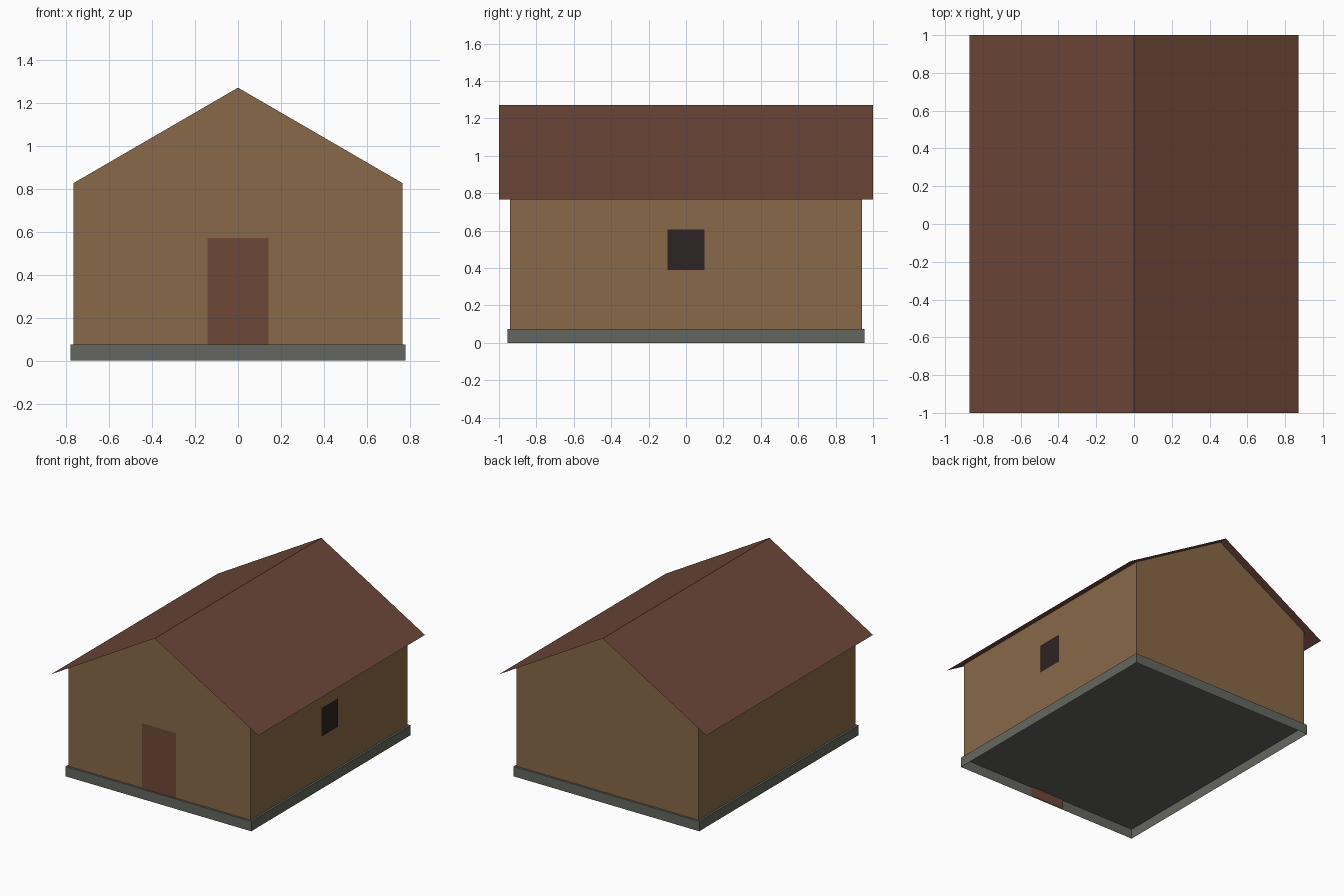
import bpy

cube = bpy.data.objects.get("Cube")
if cube:
    bpy.data.objects.remove(cube, do_unlink=True)


def material(name, rgb):
    mat = bpy.data.materials.new(name)
    mat.use_nodes = True
    color = (*rgb, 1.0)
    mat.diffuse_color = color
    bsdf = next(n for n in mat.node_tree.nodes if n.type == 'BSDF_PRINCIPLED')
    bsdf.inputs["Base Color"].default_value = color
    return mat


def add_mesh(name, verts, faces, mat):
    mesh = bpy.data.meshes.new(name)
    mesh.from_pydata(verts, [], faces)
    mesh.materials.append(mat)
    mesh.update()
    obj = bpy.data.objects.new(name, mesh)
    bpy.context.collection.objects.link(obj)
    return obj


def extrude_profile(name, profile, half_depth, mat, caps=True, closed=False):
    """Sweep an (x, z) profile, listed clockwise from the front, along y."""
    n = len(profile)
    verts = [(x, s * half_depth, z) for s in (-1, 1) for x, z in profile]
    count = n if closed else n - 1
    faces = [(i, n + i, n + (i + 1) % n, (i + 1) % n) for i in range(count)]
    faces = [f[::-1] for f in faces]
    if caps:
        faces += [tuple(reversed(range(n))), tuple(range(n, 2 * n))]
    return add_mesh(name, verts, faces, mat)


wood = material("tan wood", (0.25, 0.14, 0.065))
roof_brown = material("red brown roof", (0.15, 0.061, 0.038))
door_brown = material("door brown", (0.155, 0.064, 0.039))
stone = material("grey stone", (0.127, 0.135, 0.116))
glass = material("dark glass", (0.027, 0.018, 0.018))

# Main dimensions
ridge, slope = 1.27, 0.58
wall_x, wall_y = 0.765, 0.94
base_x, base_y, base_z = 0.78, 0.955, 0.075
eave_x, roof_y = 0.87, 1.0


def roof_height(x):
    return ridge - slope * abs(x)


# Foundation, open underneath
extrude_profile("foundation", [(-base_x, 0), (-base_x, base_z),
                               (base_x, base_z), (base_x, 0)], base_y, stone)

# Side walls and gable ends, open under the roof
walls = extrude_profile("walls", [(-wall_x, base_z), (-wall_x, roof_height(wall_x)),
                                  (0, ridge), (wall_x, roof_height(wall_x)),
                                  (wall_x, base_z)], wall_y, wood)
mesh = walls.data
keep = [tuple(p.vertices) for p in mesh.polygons if p.normal.z < 0.3]
points = [tuple(v.co) for v in mesh.vertices]
mesh.clear_geometry()
mesh.from_pydata(points, [], keep)
mesh.update()

# Thin overhanging gable roof
lift = 0.002
extrude_profile("roof", [(-eave_x, roof_height(eave_x) + lift), (0, ridge + lift),
                         (eave_x, roof_height(eave_x) + lift)],
                roof_y, roof_brown, caps=False)

# Door panel on the front, reaching the ground behind the foundation edge
dx, dy, dz = 0.143, -wall_y - 0.006, 0.57
add_mesh("door", [(-dx, dy, 0), (dx, dy, 0), (dx, dy, dz), (-dx, dy, dz)],
         [(0, 1, 2, 3)], door_brown)

# Window pane on the +x wall
wx, wy, low, high = wall_x + 0.006, 0.1, 0.39, 0.605
add_mesh("window", [(wx, -wy, low), (wx, wy, low), (wx, wy, high), (wx, -wy, high)],
         [(0, 1, 2, 3)], glass)
